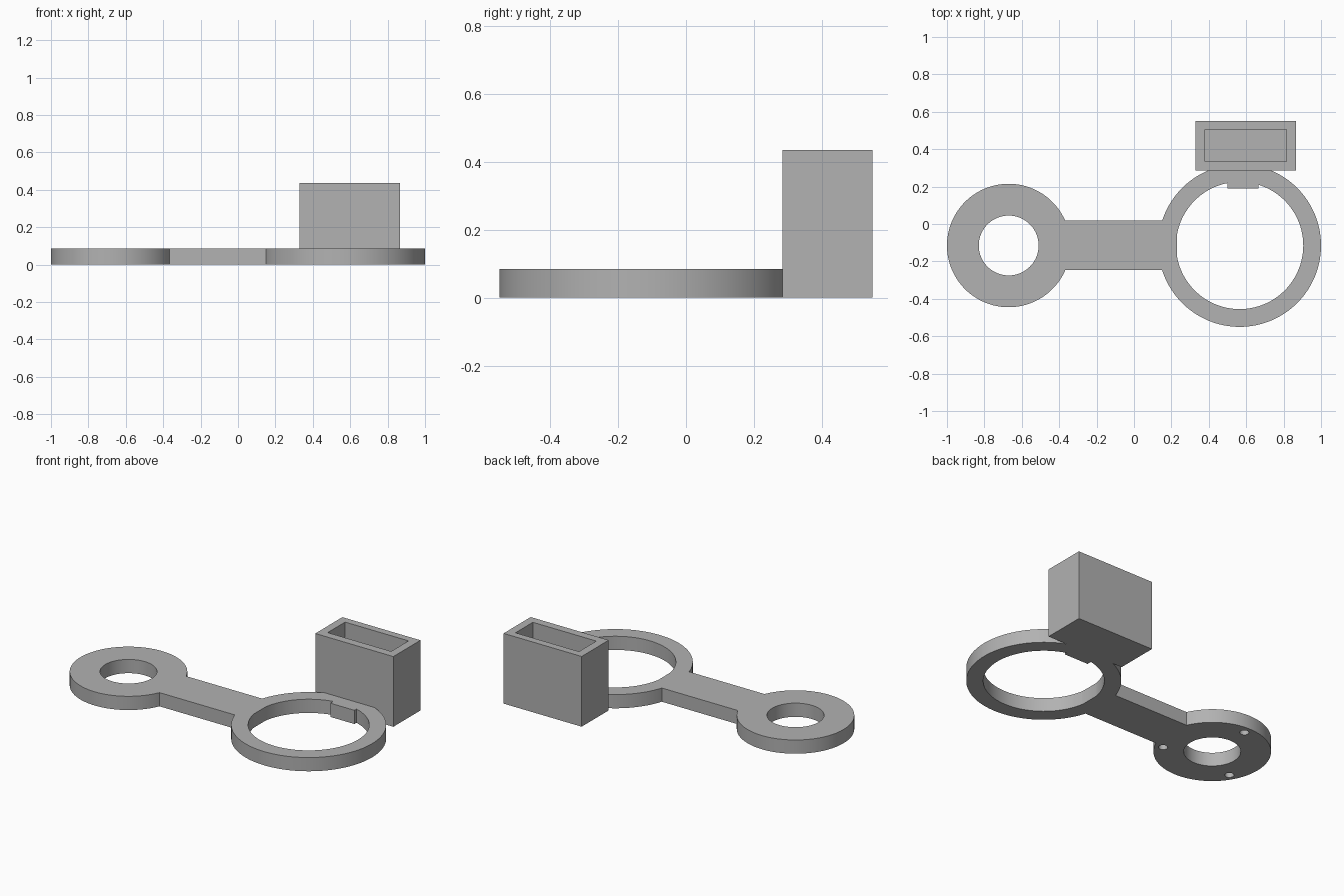
import bpy
from math import cos, sin, radians

if "Cube" in bpy.data.objects:
    bpy.data.objects.remove(bpy.data.objects["Cube"], do_unlink=True)

PLATE = 0.085                     # thickness of the flat arm
SMALL, LARGE = (-0.67, -0.115), (0.565, -0.115)

grey = bpy.data.materials.new("plain grey")
grey.use_nodes = True
colour = (0.445, 0.445, 0.445, 1)
grey.diffuse_color = colour
grey.node_tree.nodes["Principled BSDF"].inputs["Base Color"].default_value = colour


def cylinder(name, centre, radius, z0, z1, sides=128):
    bpy.ops.mesh.primitive_cylinder_add(vertices=sides, radius=radius, depth=z1 - z0,
                                        location=(*centre, (z0 + z1) / 2))
    return finish(name)


def block(name, x, y, z):
    spans = (x, y, z)
    bpy.ops.mesh.primitive_cube_add(size=1, location=[(a + b) / 2 for a, b in spans])
    bpy.context.object.scale = [b - a for a, b in spans]
    return finish(name)


def finish(name):
    ob = bpy.context.object
    ob.name = name
    bpy.ops.object.transform_apply(location=True, rotation=True, scale=True)
    ob.data.materials.append(grey)
    return ob


def combine(target, other, operation):
    mod = target.modifiers.new(operation.title(), "BOOLEAN")
    mod.operation, mod.object, mod.solver = operation, other, "EXACT"
    bpy.ops.object.select_all(action="DESELECT")
    bpy.context.view_layer.objects.active = target
    target.select_set(True)
    bpy.ops.object.modifier_apply(modifier=mod.name)
    bpy.data.objects.remove(other, do_unlink=True)


# Large ring, opened before the bar and tab reach into it
body = cylinder("ring_arm_with_holder", LARGE, 0.435, 0, PLATE)
combine(body, cylinder("large_hole", LARGE, 0.34, -0.1, 0.2), "DIFFERENCE")

# Connecting bar, inner tab, small disc and upright holder
combine(body, block("bar", (-0.6, 0.23), (-0.245, 0.02), (0, PLATE)), "UNION")
combine(body, block("tab", (0.5, 0.665), (0.19, 0.3), (0, PLATE)), "UNION")
combine(body, cylinder("small_disc", SMALL, 0.33, 0, PLATE), "UNION")
combine(body, block("holder", (0.33, 0.865), (0.285, 0.55), (0, 0.435)), "UNION")

# Small ring opening and the holder's pocket
combine(body, cylinder("small_hole", SMALL, 0.16, -0.1, 0.2), "DIFFERENCE")
combine(body, block("pocket", (0.38, 0.815), (0.335, 0.505), (0.05, 0.6)), "DIFFERENCE")

# Three blind holes under the small ring
for angle in (90, 210, 330):
    a = radians(angle)
    spot = (SMALL[0] + 0.28 * cos(a), SMALL[1] + 0.28 * sin(a))
    combine(body, cylinder("blind_hole", spot, 0.026, -0.05, 0.05, 32), "DIFFERENCE")

bpy.ops.object.shade_smooth_by_angle(angle=radians(30))
